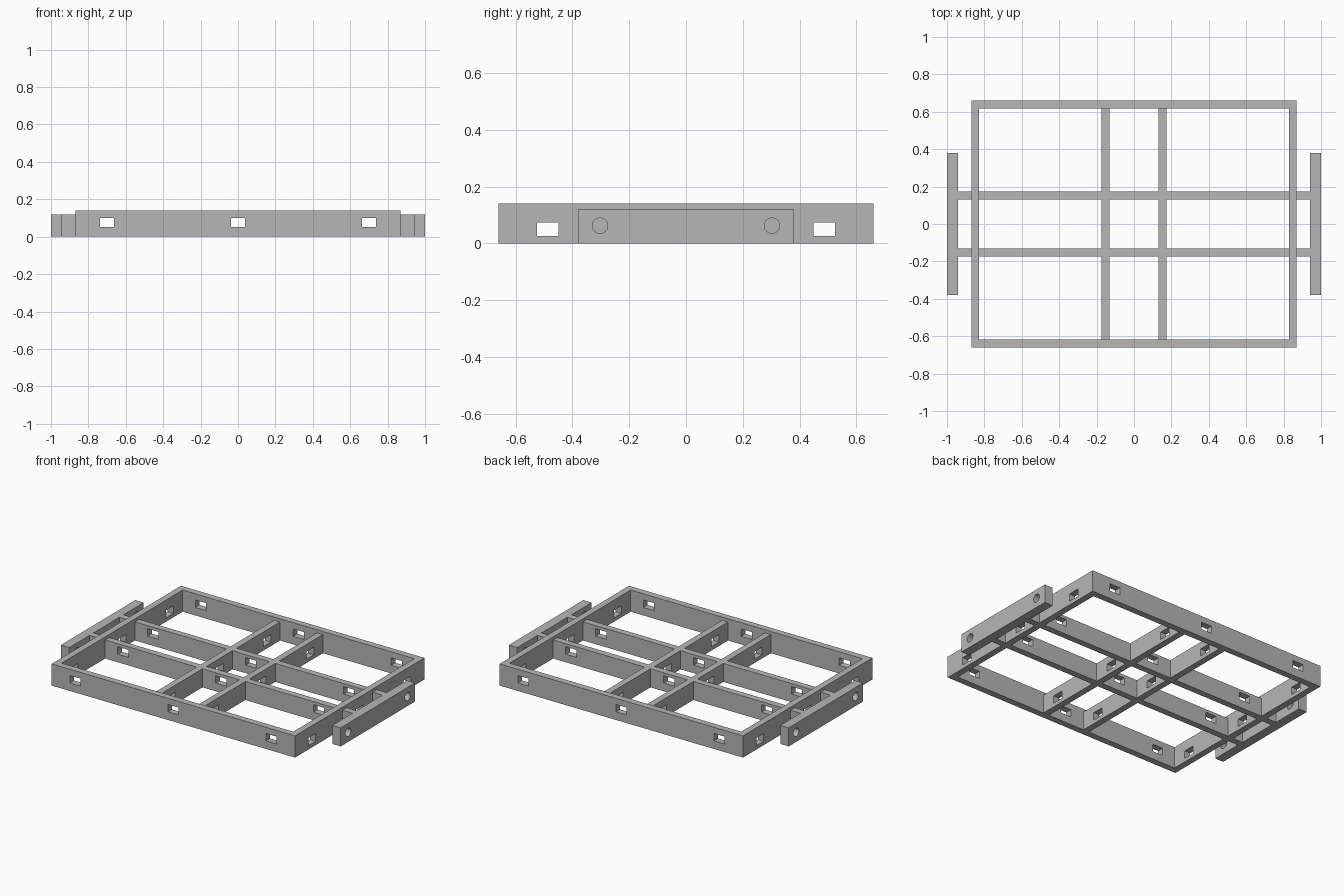
import bpy, math

if "Cube" in bpy.data.objects:
    bpy.data.objects.remove(bpy.data.objects["Cube"], do_unlink=True)

# Single grey material
GREY = (0.47, 0.47, 0.47, 1)
grey = bpy.data.materials.new("plain grey")
grey.use_nodes = True
grey.diffuse_color = GREY
grey.node_tree.nodes["Principled BSDF"].inputs["Base Color"].default_value = GREY

# Main dimensions
X, Y, T = 0.87, 0.66, 0.042        # half length, half width, bar thickness
FRAME_H, BRACE_H = 0.14, 0.12
INNER = 0.132                      # inner face of rails and ribs
OUTER = INNER + T
PLATE_X = 0.94
X_SLOTS, Y_SLOTS = (-0.7, 0, 0.7), (-0.487, 0, 0.487)


def box(name, x0, x1, y0, y1, z0, z1):
    bpy.ops.mesh.primitive_cube_add(size=1, location=((x0 + x1) / 2, (y0 + y1) / 2, (z0 + z1) / 2))
    ob = bpy.context.object
    ob.name = name
    ob.dimensions = (x1 - x0, y1 - y0, z1 - z0)
    bpy.ops.object.transform_apply(location=False, rotation=False, scale=True)
    ob.data.materials.append(grey)
    return ob


def cut(ob, cutters):
    """Subtract each cutter from the part, then delete it."""
    for c in cutters:
        mod = ob.modifiers.new("hole", 'BOOLEAN')
        mod.operation, mod.solver, mod.object = 'DIFFERENCE', 'EXACT', c
        bpy.context.view_layer.objects.active = ob
        bpy.ops.object.modifier_apply(modifier=mod.name)
        bpy.data.objects.remove(c, do_unlink=True)


def long_bar(name, y0, y1, h, half):
    """Bar along x with rectangular slots through it."""
    ob = box(name, -half, half, y0, y1, 0, h)
    cut(ob, [box("slot_cutter", s - 0.038, s + 0.038, y0 - 0.05, y1 + 0.05, 0.052, 0.1)
             for s in X_SLOTS])


def cross_bar(name, x0, x1, y0, y1, h):
    """Bar along y with the slots that fall in its span."""
    ob = box(name, x0, x1, y0, y1, 0, h)
    cut(ob, [box("slot_cutter", x0 - 0.05, x1 + 0.05, s - 0.038, s + 0.038, 0.025, 0.074)
             for s in Y_SLOTS if y0 < s < y1])


def hole(x, y):
    bpy.ops.mesh.primitive_cylinder_add(vertices=32, radius=0.027, depth=0.2,
                                        location=(x, y, 0.062), rotation=(0, math.pi / 2, 0))
    return bpy.context.object


def span(side, a, b):
    return sorted((side * a, side * b))


# Front and back walls and the two long inner rails
for side, label in ((-1, "front"), (1, "back")):
    long_bar(label + "_wall", *span(side, Y - T, Y), FRAME_H, X)
    long_bar(label + "_rail", *span(side, INNER, OUTER), BRACE_H, X - T)

for side, label in ((1, "left"), (-1, "right")):
    # Side walls and cross ribs, the ribs broken where the rails pass
    cross_bar(label + "_wall", *span(side, X - T, X), T - Y, Y - T, FRAME_H)
    rx = span(side, INNER, OUTER)
    cross_bar(label + "_rib_front", *rx, T - Y, -OUTER, BRACE_H)
    cross_bar(label + "_rib_middle", *rx, -INNER, INNER, BRACE_H)
    cross_bar(label + "_rib_back", *rx, OUTER, Y - T, BRACE_H)

    # Rail stubs carrying the end plate
    for end, where in ((-1, "front"), (1, "back")):
        box(f"{label}_{where}_stub", *span(side, X, PLATE_X), *span(end, INNER, OUTER), 0, BRACE_H)

    # End plate with two round bolt holes
    plate = box(label + "_end_plate", *span(side, PLATE_X, 1), -0.38, 0.38, 0, BRACE_H)
    cut(plate, [hole(side * 0.97, y) for y in (-0.303, 0.303)])
    bpy.ops.object.select_all(action='DESELECT')
    plate.select_set(True)
    bpy.context.view_layer.objects.active = plate
    bpy.ops.object.shade_smooth_by_angle()
